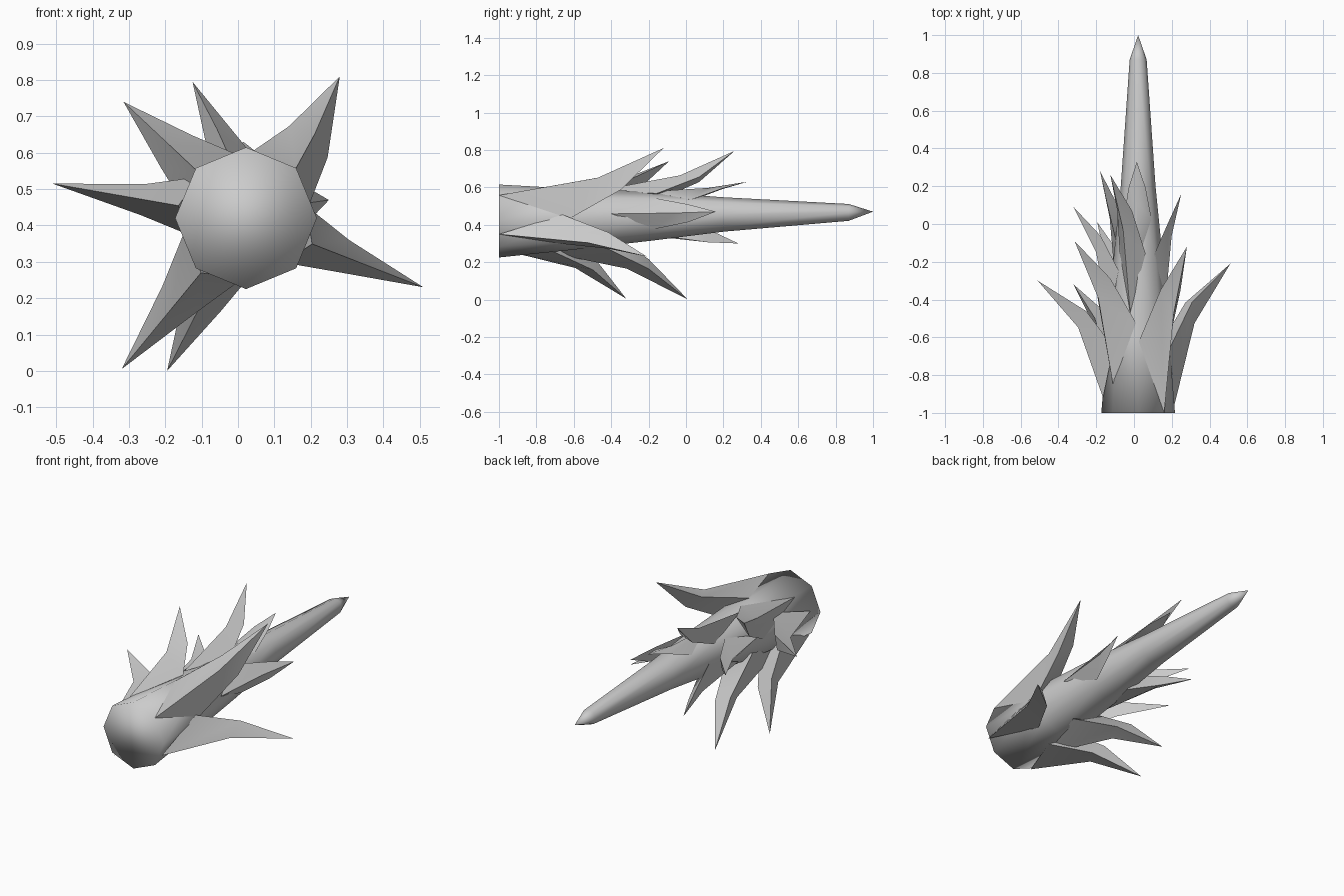
import bpy, bmesh, math
from mathutils import Vector

if "Cube" in bpy.data.objects:
    bpy.data.objects.remove(bpy.data.objects["Cube"])

# Stem profile: y, centre z, radius
STEM = [(-1.0, 0.42, 0.195), (-0.6, 0.43, 0.163), (-0.2, 0.445, 0.132),
        (0.2, 0.455, 0.092), (0.87, 0.466, 0.045)]
CX = 0.022


def stem_at(y):
    for (y0, z0, r0), (y1, z1, r1) in zip(STEM, STEM[1:]):
        if y <= y1:
            t = (y - y0) / (y1 - y0)
            return z0 + t * (z1 - z0), r0 + t * (r1 - r0)
    return STEM[-1][1:]


def finish(name, bm, smooth):
    bmesh.ops.recalc_face_normals(bm, faces=bm.faces)
    mesh = bpy.data.meshes.new(name)
    bm.to_mesh(mesh)
    bm.free()
    ob = bpy.data.objects.new(name, mesh)
    bpy.context.collection.objects.link(ob)
    bpy.ops.object.select_all(action='DESELECT')
    ob.select_set(True)
    bpy.context.view_layer.objects.active = ob
    bpy.ops.object.shade_smooth_by_angle(angle=math.radians(smooth))


# Eight-sided tapered stem with a pointed end
def make_stem():
    bm = bmesh.new()
    rings = []
    for y, z, r in STEM:
        rings.append([bm.verts.new((CX + r * math.cos(i * math.pi / 4), y,
                                    z + r * math.sin(i * math.pi / 4))) for i in range(8)])
    tip = bm.verts.new((CX, 1.0, 0.47))
    bm.faces.new(rings[0])
    for a, b in zip(rings, rings[1:]):
        for i in range(8):
            j = (i + 1) % 8
            bm.faces.new((a[i], a[j], b[j], b[i]))
    for i in range(8):
        bm.faces.new((rings[-1][i], rings[-1][(i + 1) % 8], tip))
    finish("stem", bm, 100)


# Keeled blade: outer keel and two side edges, bending outward to the tip
def make_leaf(name, tip, start, width, angle=None):
    tip = Vector(tip)
    length = tip.y - start
    zc, r = stem_at(start)
    tip_angle = math.atan2(tip.z - zc, tip.x - CX)
    tip_r = math.hypot(tip.z - zc, tip.x - CX)
    base = tip_angle if angle is None else math.radians(angle)

    def on_stem(y, offset):
        z, rad = stem_at(y)
        a = base + offset
        return Vector((CX + rad * math.cos(a), y, z + rad * math.sin(a)))

    mid_a = base + 0.5 * (tip_angle - base)
    out = Vector((math.cos(mid_a), 0, math.sin(mid_a)))
    side = Vector((-out.z, 0, out.x))
    centre = Vector((CX, 0, zc))

    def mid(f_y, f_r, w):
        return (centre + out * (r + f_r * (tip_r - r)) + side * w
                + Vector((0, start + f_y * length, 0)))

    w = width * r
    y_side = start + 0.43 * length
    spread = math.radians(125 * width)
    pts_a = [on_stem(start, 0), on_stem(y_side, spread), on_stem(y_side, -spread)]
    pts_b = [mid(0.6, 0.38, 0), mid(0.74, 0.28, w), mid(0.74, 0.28, -w)]
    bm = bmesh.new()
    a = [bm.verts.new(p) for p in pts_a]
    b = [bm.verts.new(p) for p in pts_b]
    t = bm.verts.new(tip)
    bm.faces.new(a)
    for i in range(3):
        j = (i + 1) % 3
        bm.faces.new((a[i], a[j], b[j], b[i]))
        bm.faces.new((b[i], b[j], t))
    finish(name, bm, 48)


make_stem()
# Leaves: tip position, start along the stem, relative width, optional base angle
LEAVES = [
    ((-0.51, -0.30, 0.515), -0.92, 0.23, None),
    ((-0.32, -0.32, 0.005), -1.0, 0.3, None),
    ((-0.315, -0.09, 0.74), -0.85, 0.34, None),
    ((-0.32, 0.09, 0.505), -0.5, 0.23, None),
    ((-0.125, 0.26, 0.795), -0.47, 0.27, 106),
    ((-0.18, 0.28, 0.30), -0.35, 0.3, None),
    ((-0.195, 0.01, 0.0), -0.8, 0.32, None),
    ((0.015, 0.33, 0.63), -0.2, 0.34, None),
    ((0.25, 0.16, 0.47), -0.4, 0.32, None),
    ((0.28, -0.12, 0.81), -1.0, 0.35, 45),
    ((0.51, -0.21, 0.23), -1.0, 0.24, None),
]
for n, (tip, start, width, ang) in enumerate(LEAVES, 1):
    make_leaf(f"leaf_{n}", tip, start, width, ang)
